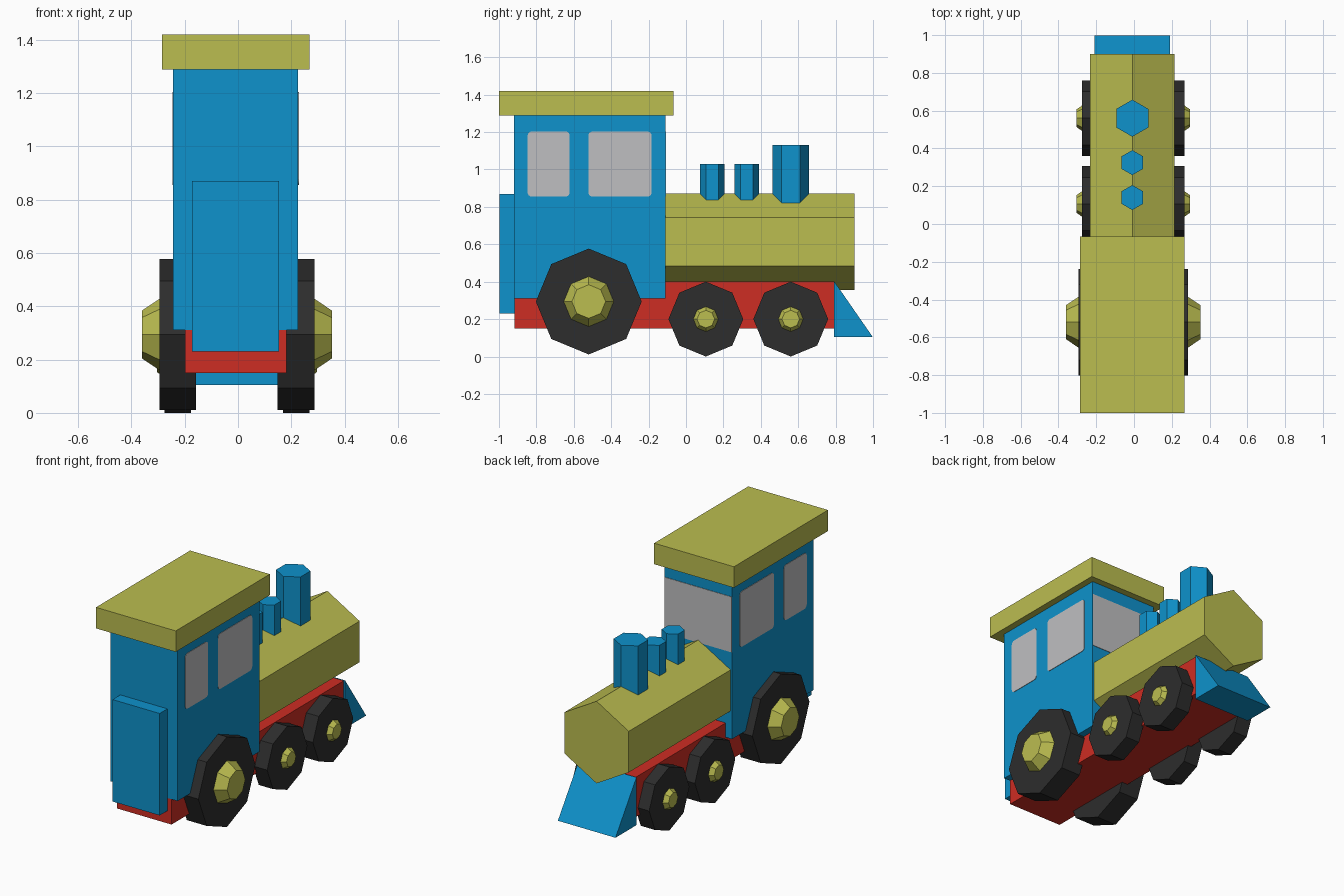
import bpy, bmesh, math
from mathutils import Vector

if "Cube" in bpy.data.objects:
    bpy.data.objects.remove(bpy.data.objects["Cube"])


def material(name, rgb):
    m = bpy.data.materials.new(name)
    lin = [((c / 255 + 0.055) / 1.055) ** 2.4 for c in rgb]
    m.diffuse_color = (*lin, 1)
    m.use_nodes = True
    m.node_tree.nodes["Principled BSDF"].inputs["Base Color"].default_value = m.diffuse_color
    return m


BLUE = material("blue paint", (14, 146, 204))
GOLD = material("olive yellow paint", (187, 189, 80))
RED = material("red paint", (206, 45, 35))
BLACK = material("black rubber", (45, 45, 45))
GREY = material("window grey", (191, 191, 193))

CX = -0.009     # body centre line
WX = -0.004     # wheel centre line


def loft(name, ring_a, ring_b, mat):
    """Closed solid between two rings with equal point counts."""
    bm = bmesh.new()
    a = [bm.verts.new(p) for p in ring_a]
    b = [bm.verts.new(p) for p in ring_b]
    n = len(a)
    bm.faces.new(a)
    bm.faces.new(b)
    for i in range(n):
        j = (i + 1) % n
        bm.faces.new((a[i], a[j], b[j], b[i]))
    bmesh.ops.recalc_face_normals(bm, faces=bm.faces)
    me = bpy.data.meshes.new(name)
    bm.to_mesh(me)
    bm.free()
    me.materials.append(mat)
    ob = bpy.data.objects.new(name, me)
    bpy.context.collection.objects.link(ob)
    return ob


def ring(center, r, sides, axis):
    """Regular polygon; its first corner points along y (axis z) or up (axes x, y)."""
    pts = []
    for i in range(sides):
        t = 2 * math.pi * i / sides
        s, c = r * math.sin(t), r * math.cos(t)
        off = {"x": (0, s, c), "y": (s, 0, c), "z": (s, c, 0)}[axis]
        pts.append(Vector(center) + Vector(off))
    return pts


def box(name, x0, x1, y0, y1, z0, z1, mat):
    base = [(x0, y0), (x1, y0), (x1, y1), (x0, y1)]
    return loft(name, [(*p, z0) for p in base], [(*p, z1) for p in base], mat)


def side_profile(name, pts, x0, x1, mat):
    return loft(name, [(x0, *p) for p in pts], [(x1, *p) for p in pts], mat)


def rounded_rect(y0, y1, z0, z1, r=0.022, steps=4):
    corners = [(y1 - r, z1 - r, 0), (y0 + r, z1 - r, 90),
               (y0 + r, z0 + r, 180), (y1 - r, z0 + r, 270)]
    pts = []
    for y, z, start in corners:
        for k in range(steps + 1):
            t = math.radians(start + 90 * k / steps)
            pts.append((y + r * math.cos(t), z + r * math.sin(t)))
    return pts


# Body blocks
box("chassis", -0.199, 0.181, -0.918, 0.79, 0.15, 0.40, RED)
box("cab", -0.243, 0.225, -0.92, -0.11, 0.31, 1.29, BLUE)
box("rear_panel", -0.173, 0.154, -0.997, -0.915, 0.23, 0.87, BLUE)
box("roof", -0.286, 0.268, -1.0, -0.067, 1.288, 1.42, GOLD)

# Hexagonal boiler and stacks
loft("boiler", ring((CX, -0.115, 0.613), 0.258, 6, "y"),
     ring((CX, 0.90, 0.613), 0.258, 6, "y"), GOLD)
for name, y, r, top in (("chimney", 0.56, 0.098, 1.13),
                        ("front_dome", 0.325, 0.066, 1.03),
                        ("rear_dome", 0.14, 0.066, 1.03)):
    loft(name, ring((CX, y, 0.76), r, 6, "z"), ring((CX, y, top), r, 6, "z"), BLUE)

# Wedge plough at the boiler end
side_profile("plough", [(0.79, 0.405), (0.79, 0.105), (0.998, 0.105)],
             -0.209, 0.191, BLUE)

# Windows: two on each side, one full-width ahead of the driver
for side, x in (("left", -0.243), ("right", 0.225)):
    for name, y0, y1 in (("rear", -0.847, -0.622), ("front", -0.522, -0.184)):
        side_profile(f"{side}_{name}_window", rounded_rect(y0, y1, 0.855, 1.203),
                     x - 0.003, x + 0.003, GREY)
box("windscreen", -0.242, 0.224, -0.113, -0.107, 0.855, 1.203, GREY)

# Wheels with tapered hubs: y, z, radius, inner x, outer x, hub x, hub radii
WHEELS = (("large", -0.52, 0.294, 0.283, 0.153, 0.291, 0.356, 0.135, 0.09),
          ("middle", 0.106, 0.2, 0.2, 0.173, 0.272, 0.30, 0.068, 0.047),
          ("leading", 0.56, 0.2, 0.2, 0.173, 0.272, 0.30, 0.068, 0.047))
for name, y, z, r, xi, xo, xh, r0, r1 in WHEELS:
    for side, s in (("left", -1), ("right", 1)):
        loft(f"{side}_{name}_wheel", ring((WX + s * xi, y, z), r, 8, "x"),
             ring((WX + s * xo, y, z), r, 8, "x"), BLACK)
        loft(f"{side}_{name}_hub", ring((WX + s * (xo - 0.002), y, z), r0, 8, "x"),
             ring((WX + s * xh, y, z), r1, 8, "x"), GOLD)
